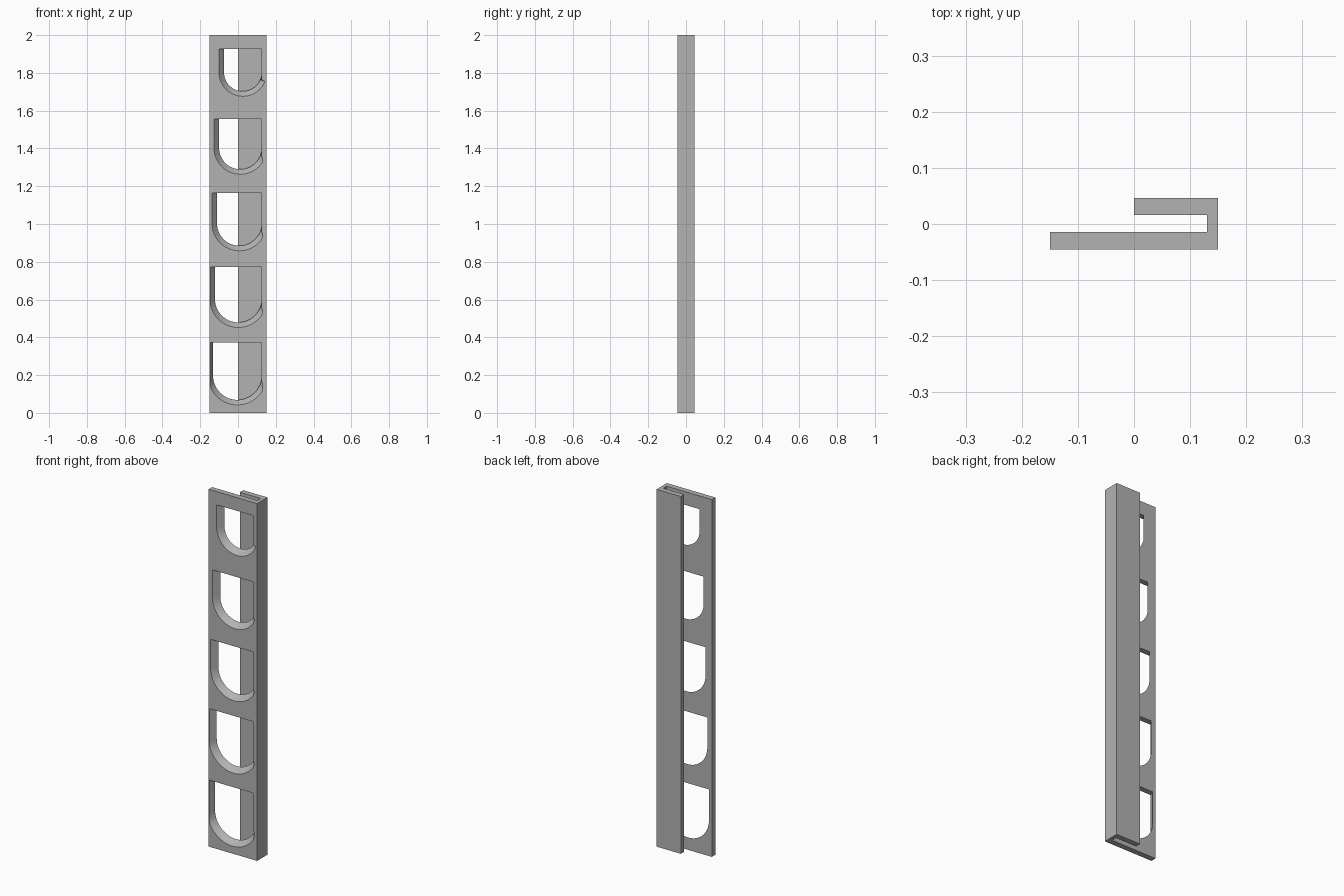
import bpy, bmesh, math

cube = bpy.data.objects.get("Cube")
if cube:
    bpy.data.objects.remove(cube, do_unlink=True)

grey = bpy.data.materials.new("plain grey")
grey.use_nodes = True
colour = (0.45, 0.45, 0.45, 1)
grey.diffuse_color = colour
grey.node_tree.nodes["Principled BSDF"].inputs["Base Color"].default_value = colour

FRONT, PLATE_BACK = -0.045, -0.014
CHAMFER, RIGHT, SEGMENTS = 0.027, 0.125, 32


def make_object(name, bm):
    bmesh.ops.recalc_face_normals(bm, faces=bm.faces)
    mesh = bpy.data.meshes.new(name)
    bm.to_mesh(mesh)
    bm.free()
    mesh.materials.append(grey)
    obj = bpy.data.objects.new(name, mesh)
    bpy.context.collection.objects.link(obj)
    return obj


# Hooked channel: J-shaped section extruded to full height
section = [(-0.15, FRONT), (0.15, FRONT), (0.15, 0.046), (0, 0.046),
           (0, 0.016), (0.13, 0.016), (0.13, PLATE_BACK), (-0.15, PLATE_BACK)]
bm = bmesh.new()
base = bm.faces.new([bm.verts.new((x, y, 0)) for x, y in section])
top = bmesh.ops.extrude_face_region(bm, geom=[base])["geom"]
bmesh.ops.translate(bm, vec=(0, 0, 2),
                    verts=[v for v in top if isinstance(v, bmesh.types.BMVert)])
channel = make_object("slotted_channel", bm)


def slot_cutter(left, bottom, top_z, right_limit):
    """D-shaped slot, flared towards the front along its left side and round bottom."""
    radius = (RIGHT - left) / 2
    cx, cz = (RIGHT + left) / 2, bottom + radius
    inner, outer = [], []
    for i in range(SEGMENTS + 1):
        a = math.pi + math.pi * i / SEGMENTS
        c, s = math.cos(a), math.sin(a)
        inner.append((cx + radius * c, cz + radius * s))
        x, z = cx + (radius + CHAMFER) * c, cz + (radius + CHAMFER) * s
        limit = RIGHT if z > cz - 0.045 else right_limit
        outer.append((max(-0.145, min(x, limit)), z))
    inner += [(RIGHT, top_z), (left, top_z)]
    outer += [(RIGHT, top_z), (max(-0.145, left - CHAMFER), top_z)]
    bm = bmesh.new()
    rings = []
    for t in (-0.1, 1.1):
        y = PLATE_BACK + (FRONT - PLATE_BACK) * t
        rings.append([bm.verts.new((p[0] + (q[0] - p[0]) * t, y, p[1] + (q[1] - p[1]) * t))
                      for p, q in zip(inner, outer)])
    n = len(inner)
    for i in range(n):
        j = (i + 1) % n
        bm.faces.new((rings[0][i], rings[0][j], rings[1][j], rings[1][i]))
    for ring in rings:
        bm.faces.new(ring)
    return make_object("slot_cutter", bm)


# Five slots, growing wider towards the bottom: left, bottom, top, right limit
slots = [(-0.132, 0.069, 0.373, 0.13), (-0.122, 0.479, 0.773, 0.13),
         (-0.111, 0.885, 1.163, 0.13), (-0.1, 1.29, 1.555, 0.13),
         (-0.074, 1.703, 1.926, 0.143)]
bpy.context.view_layer.objects.active = channel
channel.select_set(True)
for slot in slots:
    cutter = slot_cutter(*slot)
    mod = channel.modifiers.new("slot", 'BOOLEAN')
    mod.operation, mod.solver, mod.object = 'DIFFERENCE', 'EXACT', cutter
    bpy.ops.object.modifier_apply(modifier=mod.name)
    bpy.data.objects.remove(cutter, do_unlink=True)

bpy.ops.object.shade_smooth_by_angle(angle=math.radians(25))
